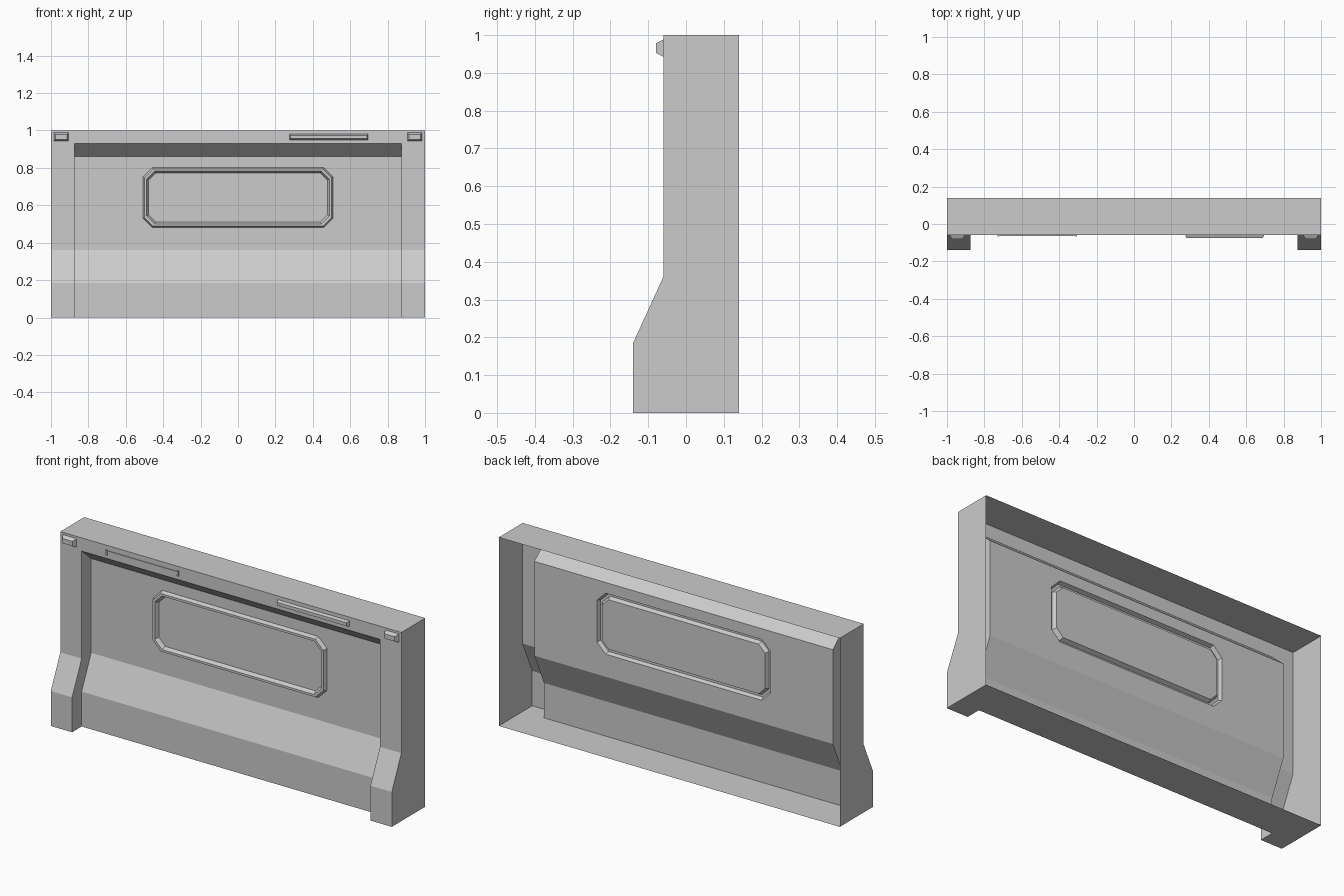
import bpy, bmesh
from mathutils import Vector

if "Cube" in bpy.data.objects:
    bpy.data.objects.remove(bpy.data.objects["Cube"])

grey = bpy.data.materials.new("plain_grey")
grey.use_nodes = True
grey.diffuse_color = (0.6, 0.6, 0.6, 1)
grey.node_tree.nodes["Principled BSDF"].inputs["Base Color"].default_value = (0.6, 0.6, 0.6, 1)

BACK, FACE, FOOT, INSET = 0.14, -0.06, -0.14, 0.02   # depths in y
STEP, KNEE, SLOPE, LINTEL, TOP = 0.185, 0.36, 0.86, 0.93, 1.0   # heights
W, POST = 1.0, 0.875   # half width, inner edge of the posts


def finish(name, bm):
    mesh = bpy.data.meshes.new(name)
    bm.to_mesh(mesh)
    bm.free()
    mesh.materials.append(grey)
    ob = bpy.data.objects.new(name, mesh)
    bpy.context.collection.objects.link(ob)
    return ob


def face(bm, points, normal):
    """Add a polygon facing the given way."""
    f = bm.faces.new([bm.verts.new(p) for p in points])
    f.normal_update()
    if f.normal.dot(Vector(normal)) < 0:
        f.normal_flip()
    return f


def sheet(bm, profile, x0, x1):
    """Sweep a (y, z) profile across x, facing the front."""
    for (ya, za), (yb, zb) in zip(profile, profile[1:]):
        face(bm, [(x0, ya, za), (x1, ya, za), (x1, yb, zb), (x0, yb, zb)], (0, -1, 0))


def loft(bm, loops):
    """Join matching closed loops of vertices with quads."""
    for a, b in zip(loops, loops[1:]):
        n = len(a)
        for i in range(n):
            j = (i + 1) % n
            bm.faces.new((a[i], a[j], b[j], b[i]))


def octagon(bm, hx, z0, z1, cut, y):
    pts = [(-hx + cut, z0), (hx - cut, z0), (hx, z0 + cut), (hx, z1 - cut),
           (hx - cut, z1), (-hx + cut, z1), (-hx, z1 - cut), (-hx, z0 + cut)]
    return [bm.verts.new((x, y, z)) for x, z in pts]


def ring_edges(bm, verts):
    return [bm.edges.new((verts[i], verts[(i + 1) % len(verts)])) for i in range(len(verts))]


def plate(name, x0, x1, z0, z1, depth, bevel=0.0):
    """Raised block on the front with tapered sides."""
    bm = bmesh.new()
    loops = []
    for y, b in ((FACE, 0), (FACE - depth, bevel)):
        loops.append([bm.verts.new(p) for p in (
            (x0 + b, y, z0 + b), (x1 - b, y, z0 + b), (x1 - b, y, z1 - b), (x0 + b, y, z1 - b))])
    loft(bm, loops)
    bm.faces.new(loops[-1])
    return finish(name, bm)


post_line = [(FOOT, 0), (FOOT, STEP), (FACE, KNEE), (FACE, TOP)]
panel_low = [(FACE, 0), (FACE, STEP), (INSET, KNEE)]

# Open-backed casing: top, bottom and end walls
bm = bmesh.new()
face(bm, [(-W, FACE, TOP), (W, FACE, TOP), (W, BACK, TOP), (-W, BACK, TOP)], (0, 0, 1))
face(bm, [(-W, BACK, 0), (-W, FOOT, 0), (-POST, FOOT, 0), (-POST, FACE, 0),
          (POST, FACE, 0), (POST, FOOT, 0), (W, FOOT, 0), (W, BACK, 0)], (0, 0, -1))
for s in (-1, 1):
    face(bm, [(s * W, y, z) for y, z in post_line + [(BACK, TOP), (BACK, 0)]], (s, 0, 0))
finish("casing", bm)

# Posts: front skin and the return down to the panel
for side, s in (("right", -1), ("left", 1)):
    bm = bmesh.new()
    sheet(bm, post_line, min(s * POST, s * W), max(s * POST, s * W))
    edge = post_line[:3] + [(FACE, LINTEL), (INSET, SLOPE)] + panel_low[::-1]
    face(bm, [(s * POST, y, z) for y, z in edge], (-s, 0, 0))
    finish(side + "_post", bm)

# Lower skirt, and the lintel with its sloping underside
bm = bmesh.new()
sheet(bm, panel_low, -POST, POST)
finish("lower_panel", bm)
bm = bmesh.new()
sheet(bm, [(INSET, SLOPE), (FACE, LINTEL), (FACE, TOP)], -POST, POST)
finish("lintel", bm)

# Upper panel with the raised eight-sided rim pressed into it
bm = bmesh.new()
border = [bm.verts.new((x, INSET, z)) for x, z in
          ((-POST, KNEE), (POST, KNEE), (POST, SLOPE), (-POST, SLOPE))]
rim = [octagon(bm, 0.508 - d, 0.48 + d, 0.803 - d, 0.05 - d * 0.4, y)
       for d, y in ((0, INSET), (0.008, 0.0), (0.02, 0.0), (0.03, INSET))]
bmesh.ops.triangle_fill(bm, edges=ring_edges(bm, border) + ring_edges(bm, rim[0]),
                        use_beauty=True, normal=(0, -1, 0))
bmesh.ops.dissolve_limit(bm, angle_limit=0.01, verts=bm.verts[:], edges=bm.edges[:])
loft(bm, rim)
bm.faces.new(rim[-1])
for f in bm.faces:
    f.normal_update()
    if f.normal.y > 0:
        f.normal_flip()
finish("upper_panel", bm)

# Corner knobs
for side, s in (("right", -1), ("left", 1)):
    a, b = sorted((s * 0.905, s * 0.985))
    plate(side + "_knob", a, b, 0.943, 0.988, 0.02, 0.01)

# Lintel bars: a deep one on the left, a thin one with end stops on the right
plate("left_bar", 0.275, 0.695, 0.95, 0.98, 0.015, 0.006)
plate("right_bar", -0.725, -0.31, 0.957, 0.973, 0.004)
for i, x in enumerate((-0.73, -0.313)):
    plate("right_bar_stop_%d" % (i + 1), x, x + 0.008, 0.95, 0.978, 0.007)
